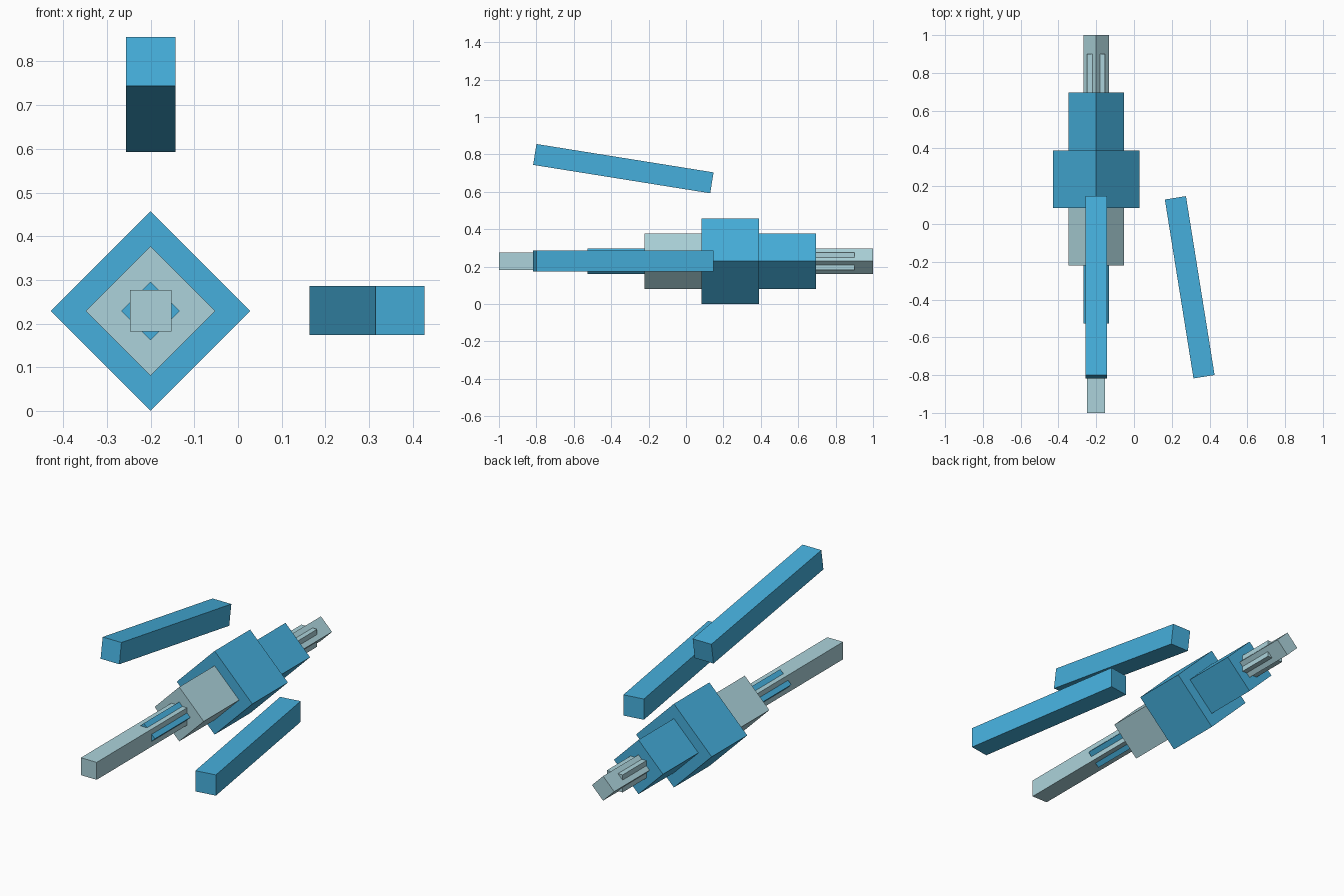
import bpy
import math

if "Cube" in bpy.data.objects:
    bpy.data.objects.remove(bpy.data.objects["Cube"])

AX, AZ = -0.2, 0.229          # long axis of the body runs along y here
TILT = math.radians(9.1)


def material(name, rgb):
    m = bpy.data.materials.new(name)
    m.diffuse_color = (*rgb, 1)
    m.use_nodes = True
    m.node_tree.nodes["Principled BSDF"].inputs["Base Color"].default_value = m.diffuse_color
    return m


blue = material("bright_blue", (0.061, 0.429, 0.716))
grey = material("pale_grey", (0.413, 0.651, 0.708))


def bar(name, mat, centre, side, length, rot=(0, 0, 0)):
    """Square bar of given side, running along y."""
    bpy.ops.mesh.primitive_cube_add(size=1, location=centre, rotation=rot)
    o = bpy.context.object
    o.name = name
    o.scale = (side, length, side)
    o.data.materials.append(mat)
    return o


def diamond(name, mat, y0, y1, half_diag):
    """Body section: square bar turned on its edge."""
    return bar(name, mat, (AX, (y0 + y1) / 2, AZ), half_diag * math.sqrt(2),
               y1 - y0, (0, math.pi / 4, 0))


# stepped body sections, front to back
diamond("front_collar", blue, -0.526, -0.221, 0.067)
diamond("front_body", grey, -0.221, 0.084, 0.148)
diamond("main_body", blue, 0.084, 0.390, 0.228)
diamond("rear_body", blue, 0.390, 0.695, 0.148)
diamond("tail", grey, 0.695, 1.0, 0.067)

# core shaft running through the body; its corners show along the tail
bar("core_shaft", grey, (AX, -0.05, AZ), 0.095, 1.9)

# two floating tilted arms, a quarter turn apart around the axis
R = 0.495
bar("upper_arm", blue, (AX, -0.335, AZ + R), 0.113, 0.959, (-TILT, 0, 0))
bar("side_arm", blue, (AX + R, -0.335, AZ + 0.001), 0.113, 0.959, (0, 0, TILT))
